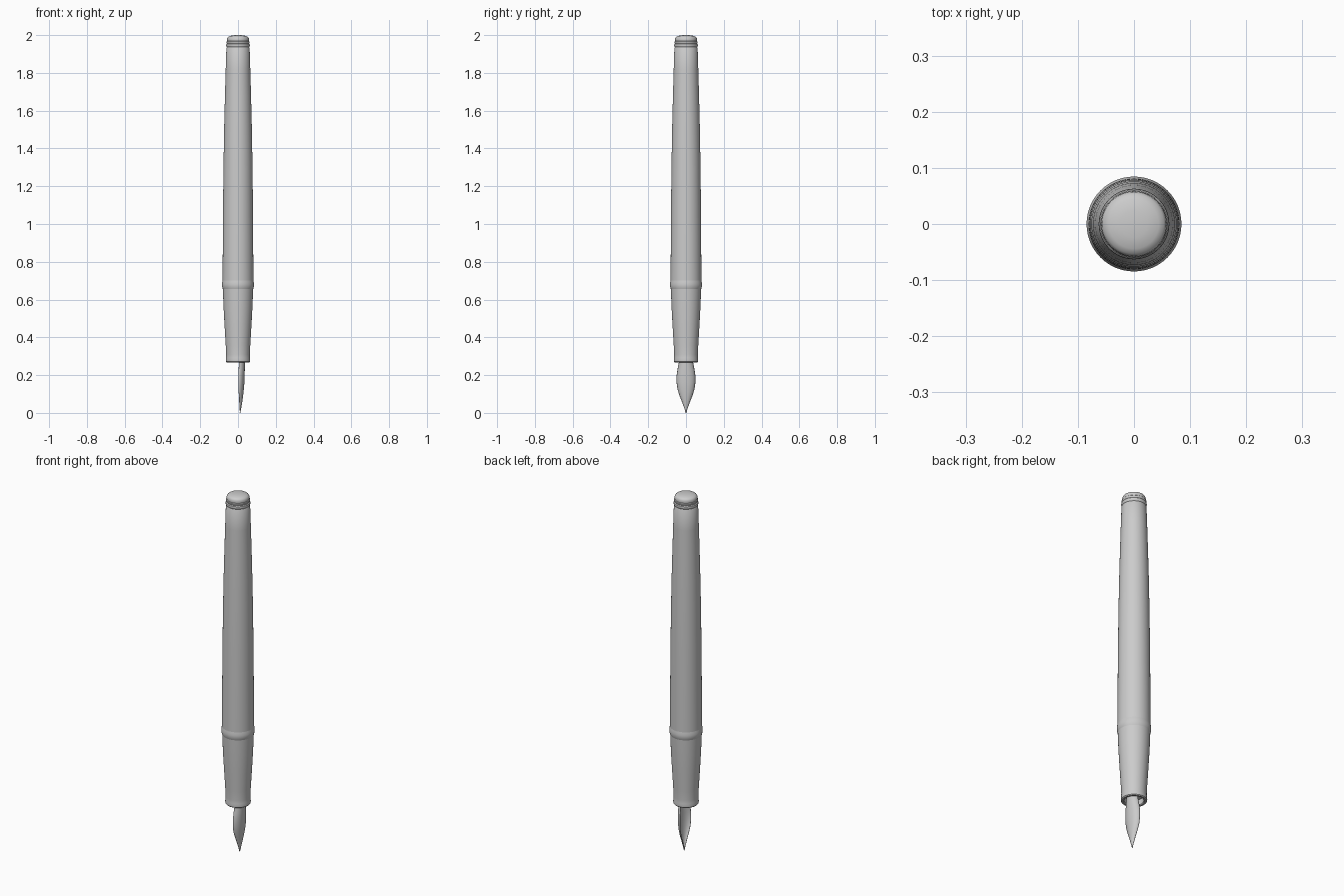
import bpy, bmesh, math

if "Cube" in bpy.data.objects:
    bpy.data.objects.remove(bpy.data.objects["Cube"])

SEGS = 64


def finish(bm, name, angle=35):
    bmesh.ops.remove_doubles(bm, verts=bm.verts, dist=1e-5)
    bmesh.ops.recalc_face_normals(bm, faces=bm.faces)
    me = bpy.data.meshes.new(name)
    bm.to_mesh(me)
    bm.free()
    ob = bpy.data.objects.new(name, me)
    bpy.context.collection.objects.link(ob)
    bpy.ops.object.select_all(action='DESELECT')
    ob.select_set(True)
    bpy.context.view_layer.objects.active = ob
    bpy.ops.object.shade_smooth_by_angle(angle=math.radians(angle))
    return ob


def lathe(name, profile):
    """Spin (radius, z) points, listed bottom to top, around z."""
    bm = bmesh.new()
    vs = [bm.verts.new((r, 0, z)) for r, z in profile]
    es = [bm.edges.new(p) for p in zip(vs, vs[1:])]
    bmesh.ops.spin(bm, geom=vs + es, axis=(0, 0, 1), cent=(0, 0, 0),
                   angle=math.tau, steps=SEGS, use_merge=True)
    ob = finish(bm, name)
    # normals face outwards
    if ob.data.polygons:
        p = max(ob.data.polygons, key=lambda q: q.center.xy.length)
        if p.normal.xy.dot(p.center.xy) < 0:
            ob.data.flip_normals()
    return ob


# Grip section with flared lip and a recessed socket for the nib
lathe("grip_section", [
    (0, 0.30), (0.046, 0.30), (0.048, 0.272), (0.052, 0.268), (0.060, 0.268),
    (0.064, 0.272), (0.065, 0.280), (0.063, 0.292), (0.0625, 0.31),
    (0.065, 0.36), (0.071, 0.46), (0.0765, 0.56), (0.080, 0.655)])

# Raised band where grip meets barrel
lathe("barrel_band", [
    (0.080, 0.655), (0.0825, 0.662), (0.0845, 0.672), (0.0845, 0.682),
    (0.083, 0.692), (0.0815, 0.70)])

# Tapered barrel
lathe("barrel", [
    (0.0815, 0.70), (0.081, 0.80), (0.080, 0.95), (0.0785, 1.15),
    (0.076, 1.35), (0.073, 1.52), (0.069, 1.68), (0.065, 1.82),
    (0.0615, 1.932), (0.059, 1.936)])

# Two end rings and rounded finial
lathe("end_ring", [
    (0.059, 1.936), (0.062, 1.940), (0.063, 1.946), (0.062, 1.952),
    (0.058, 1.956)])
lathe("finial", [
    (0.058, 1.956), (0.0605, 1.960), (0.0605, 1.966), (0.0575, 1.969),
    (0.0585, 1.974), (0.057, 1.984), (0.053, 1.990), (0.044, 1.995),
    (0.024, 1.999), (0, 2.0)])

# Nib: curved leaf-shaped shell, bulging towards +x
# stations: z, half width, edge x, crown x
stations = [
    (0.000, 0.0015, 0.010, 0.012), (0.025, 0.009, 0.009, 0.017),
    (0.055, 0.020, 0.007, 0.022), (0.090, 0.034, 0.005, 0.027),
    (0.125, 0.045, 0.003, 0.031), (0.160, 0.050, 0.003, 0.034),
    (0.195, 0.050, 0.003, 0.035), (0.230, 0.045, 0.004, 0.036),
    (0.265, 0.038, 0.005, 0.036), (0.300, 0.034, 0.006, 0.036)]
N = 16
bm = bmesh.new()
rows = []
for z, w, xe, xc in stations:
    row = []
    for i in range(N + 1):
        a = math.pi * (i / N - 0.5)
        row.append(bm.verts.new((xe + (xc - xe) * math.cos(a),
                                 w * math.sin(a), z)))
    rows.append(row)
for lo, hi in zip(rows, rows[1:]):
    for i in range(N):
        bm.faces.new((lo[i], lo[i + 1], hi[i + 1], hi[i]))
nib = finish(bm, "nib", 40)
if sum(p.normal.x for p in nib.data.polygons) < 0:
    nib.data.flip_normals()
shell = nib.modifiers.new("thickness", 'SOLIDIFY')
shell.thickness = 0.003
shell.offset = -1
